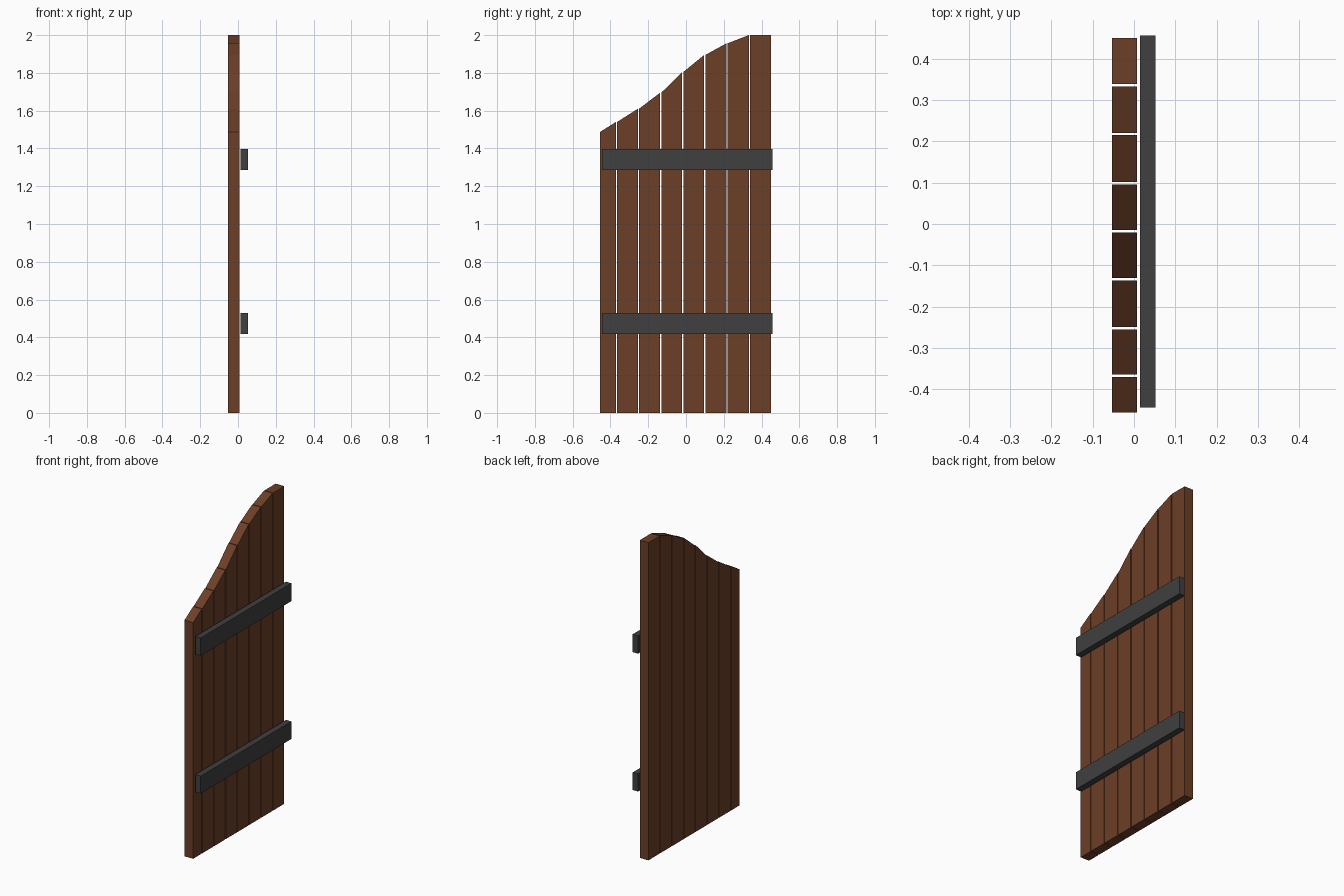
import bpy, bmesh

if "Cube" in bpy.data.objects:
    bpy.data.objects.remove(bpy.data.objects["Cube"])


def material(name, color):
    m = bpy.data.materials.new(name)
    m.diffuse_color = color
    m.use_nodes = True
    m.node_tree.nodes["Principled BSDF"].inputs["Base Color"].default_value = m.diffuse_color
    return m


def extrude_profile(name, points, x0, x1, mat):
    """Extrude a (y, z) outline from x0 to x1."""
    bm = bmesh.new()
    face = bm.faces.new([bm.verts.new((x0, y, z)) for y, z in points])
    new = bmesh.ops.extrude_face_region(bm, geom=[face])["geom"]
    verts = [g for g in new if isinstance(g, bmesh.types.BMVert)]
    bmesh.ops.translate(bm, verts=verts, vec=(x1 - x0, 0, 0))
    bmesh.ops.recalc_face_normals(bm, faces=bm.faces)
    mesh = bpy.data.meshes.new(name)
    bm.to_mesh(mesh)
    bm.free()
    mesh.materials.append(mat)
    obj = bpy.data.objects.new(name, mesh)
    bpy.context.collection.objects.link(obj)
    return obj


wood = material("wood", (0.15, 0.05, 0.02, 1))
iron = material("iron", (0.05, 0.05, 0.05, 1))

# Planks: top curve sampled at the joints, with a narrow open gap between boards
curve = [(-0.459, 1.487), (-0.368, 1.54), (-0.252, 1.61), (-0.134, 1.695), (-0.017, 1.805),
         (0.099, 1.895), (0.218, 1.957), (0.336, 2.0), (0.453, 2.0)]
gap = 0.003
for i, ((ya, za), (yb, zb)) in enumerate(zip(curve, curve[1:])):
    a, b = ya + gap, yb - gap
    extrude_profile(f"plank_{i + 1}", [(a, 0), (b, 0), (b, zb), (a, za)], -0.053, 0.007, wood)

# Cross bars, standing just clear of the planks
for name, z0, z1 in (("lower_bar", 0.418, 0.528), ("upper_bar", 1.286, 1.398)):
    extrude_profile(name, [(-0.445, z0), (0.457, z0), (0.457, z1), (-0.445, z1)], 0.014, 0.052, iron)
